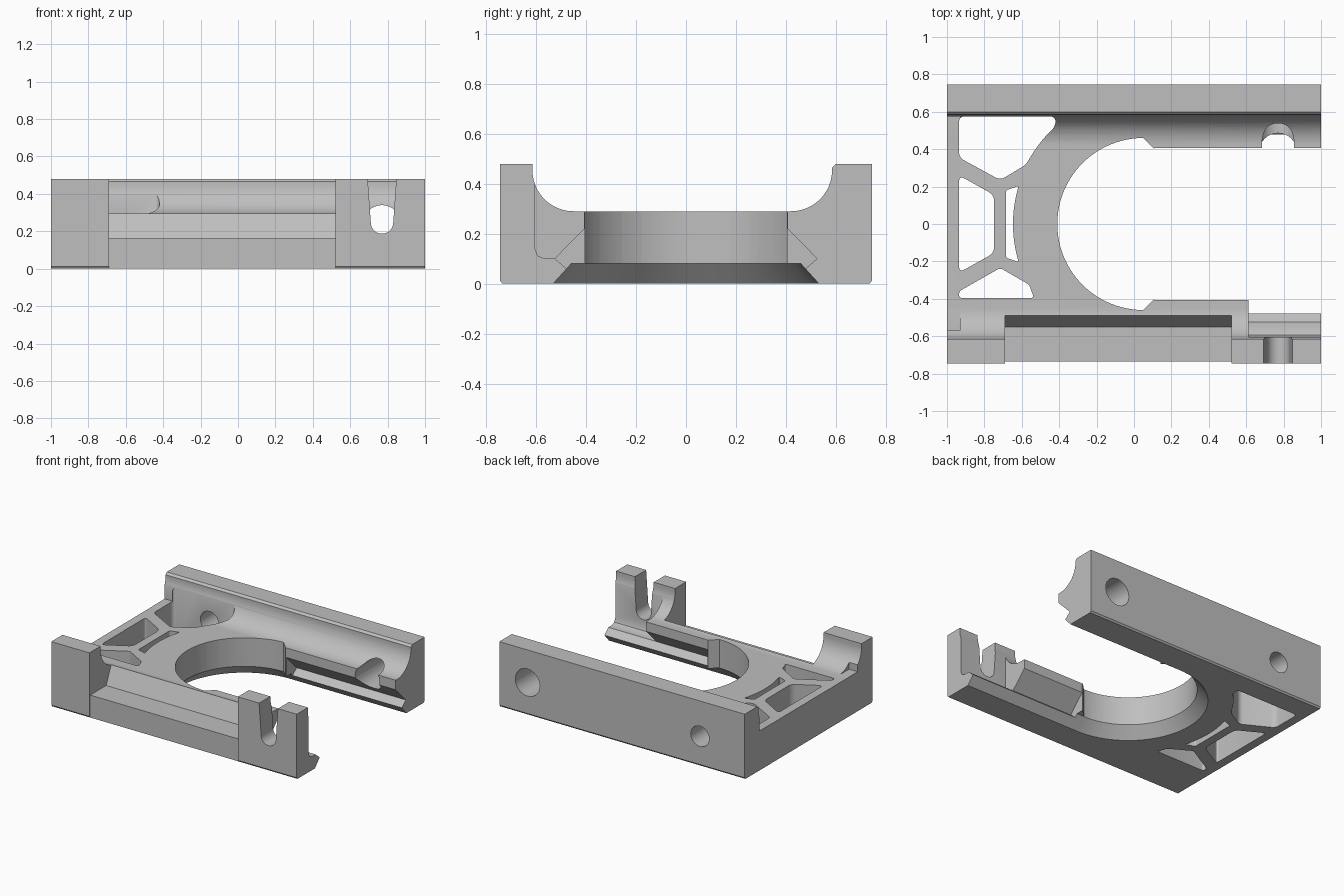
import bpy, bmesh
from math import sin, cos, pi, radians

cube = bpy.data.objects.get("Cube")
if cube:
    bpy.data.objects.remove(cube, do_unlink=True)

grey = bpy.data.materials.new("plain grey")
grey.use_nodes = True
grey.diffuse_color = (0.52, 0.52, 0.52, 1)
grey.node_tree.nodes["Principled BSDF"].inputs["Base Color"].default_value = grey.diffuse_color


def make_object(name, bm):
    bmesh.ops.recalc_face_normals(bm, faces=bm.faces[:])
    mesh = bpy.data.meshes.new(name)
    bm.to_mesh(mesh)
    bm.free()
    mesh.materials.append(grey)
    obj = bpy.data.objects.new(name, mesh)
    bpy.context.collection.objects.link(obj)
    return obj


def loft(name, lower, upper, rounding=0):
    """Solid between two matching outlines, with optional rounded corners."""
    bm = bmesh.new()
    a = [bm.verts.new(p) for p in lower]
    b = [bm.verts.new(p) for p in upper]
    n = len(a)
    bm.faces.new(a[::-1])
    bm.faces.new(b)
    for i in range(n):
        bm.faces.new((a[i], a[(i + 1) % n], b[(i + 1) % n], b[i]))
    bmesh.ops.recalc_face_normals(bm, faces=bm.faces[:])
    if rounding:
        bm.edges.ensure_lookup_table()
        caps = set(a), set(b)
        corners = [e for e in bm.edges
                   if not any(set(e.verts) <= c for c in caps)
                   and e.calc_face_angle() > radians(20)]
        bmesh.ops.bevel(bm, geom=corners, offset=rounding, offset_type='OFFSET',
                        segments=5, profile=0.5, affect='EDGES', clamp_overlap=True)
    return make_object(name, bm)


PLACE = {'x': lambda p, t: (t, p[0], p[1]),
         'y': lambda p, t: (p[0], t, p[1]),
         'z': lambda p, t: (p[0], p[1], t)}


def prism(name, axis, outline, start, end, rounding=0):
    put = PLACE[axis]
    return loft(name, [put(p, start) for p in outline],
                [put(p, end) for p in outline], rounding)


def arc(cx, cy, r, a0, a1, n):
    return [(cx + r * cos(radians(a0 + (a1 - a0) * i / n)),
             cy + r * sin(radians(a0 + (a1 - a0) * i / n))) for i in range(n + 1)]


def cut(body, cutter):
    cutter.hide_render = True
    mod = body.modifiers.new("cut", 'BOOLEAN')
    mod.operation = 'DIFFERENCE'
    mod.solver = 'EXACT'
    mod.object = cutter
    bpy.context.view_layer.objects.active = body
    bpy.ops.object.modifier_apply(modifier=mod.name)
    bpy.data.objects.remove(cutter, do_unlink=True)


# Body: two rails with concave inner sides, joined by a plate
profile = [(-0.735, 0), (0.735, 0), (0.745, 0.012), (0.745, 0.48), (0.6, 0.48), (0.585, 0.465)]
profile += arc(0.42, 0.455, 0.165, 0, -90, 20)
profile += arc(-0.45, 0.455, 0.165, -90, -180, 20)
profile += [(-0.615, 0.48), (-0.745, 0.48), (-0.745, 0.012)]
body = prism("bracket_body", 'x', profile, -1, 1)

# Round opening with a lead-in towards the slot
CX, R = 0.05, 0.46
opening = arc(CX, 0, R, 90, 270, 48) + [(0.105, -0.405), (0.3, -0.405), (0.3, 0.405), (0.105, 0.405)]
cut(body, prism("round_opening", 'z', opening, -0.1, 0.7))


# Flared underside of the opening
def flare(r, z):
    return [(x, y, z) for x, y in arc(CX, 0, r, 90, 270, 48) + [(1.1, -r), (1.1, r)]]


cut(body, loft("flare", flare(R + 0.09, -0.02), flare(R - 0.001, 0.081)))

# Dovetail slot open at one end
half = [(0.53, -0.1), (0.53, 0), (0.478, 0.06), (0.525, 0.1), (0.407, 0.22), (0.407, 0.7)]
dovetail = half + [(-y, z) for y, z in half[::-1]]
cut(body, prism("dovetail_slot", 'x', dovetail, 0.11, 1.1))

# Recess along the front rail, leaving a post at either end
recess = [(-0.8, -0.1), (-0.735, -0.1), (-0.735, 0.165), (-0.55, 0.165),
          (-0.49, 0.296), (-0.49, 0.7), (-0.8, 0.7)]
cut(body, prism("front_recess", 'x', recess, -0.69, 0.52))

# Deep channel behind the slotted front post
channel = [(-0.605, 0.7), (-0.605, 0.14), (-0.594, 0.112), (-0.565, 0.1), (0, 0.1), (0, 0.7)]
cut(body, prism("post_channel", 'x', channel, 0.613, 1.1))

# Tapered slot in the front post, and holes in the back rail
notch = [(0.855, 0.6)] + arc(0.77, 0.247, 0.06, 0, -180, 16) + [(0.685, 0.6)]
cut(body, prism("post_notch", 'y', notch, -0.8, -0.55))
for x, z, r, y in ((0.77, 0.24, 0.1, 0.3), (-0.635, 0.22, 0.075, 0.45)):
    cut(body, prism("rail_hole", 'y', arc(x, z, r, 0, 348.75, 31), y, 0.8))

# Flat strip at the closed end
strip = [(-1.1, -0.57), (-0.93, -0.57), (-0.93, 0.575), (-1.1, 0.575)]
cut(body, prism("end_strip", 'z', strip, 0.291, 0.7))

# Web pockets in the plate
frame = [(-0.935, 0.26), (-0.935, -0.26), (-0.748, -0.155), (-0.748, 0.155)]
sliver = [(-0.685, 0.18), (-0.685, -0.18)] + arc(CX, 0, 0.697, 197, 163, 12)
back = [(-0.935, 0.575), (-0.935, 0.355), (-0.715, 0.235)]
back += arc(CX, 0, 0.702, 153, 132, 10) + [(-0.42, 0.575)]
front = [(-0.935, -0.395), (-0.535, -0.395), (-0.56, -0.325), (-0.715, -0.235), (-0.935, -0.36)]
for name, outline, rounding in (("frame", frame, 0.03), ("sliver", sliver, 0.012),
                                ("back", back, 0.03), ("front", front, 0.015)):
    cut(body, prism(name + "_pocket", 'z', outline, -0.1, 0.7, rounding))

# Smooth curved walls, crisp edges
bpy.ops.object.select_all(action='DESELECT')
body.select_set(True)
bpy.context.view_layer.objects.active = body
bpy.ops.object.shade_smooth_by_angle(angle=radians(25))
